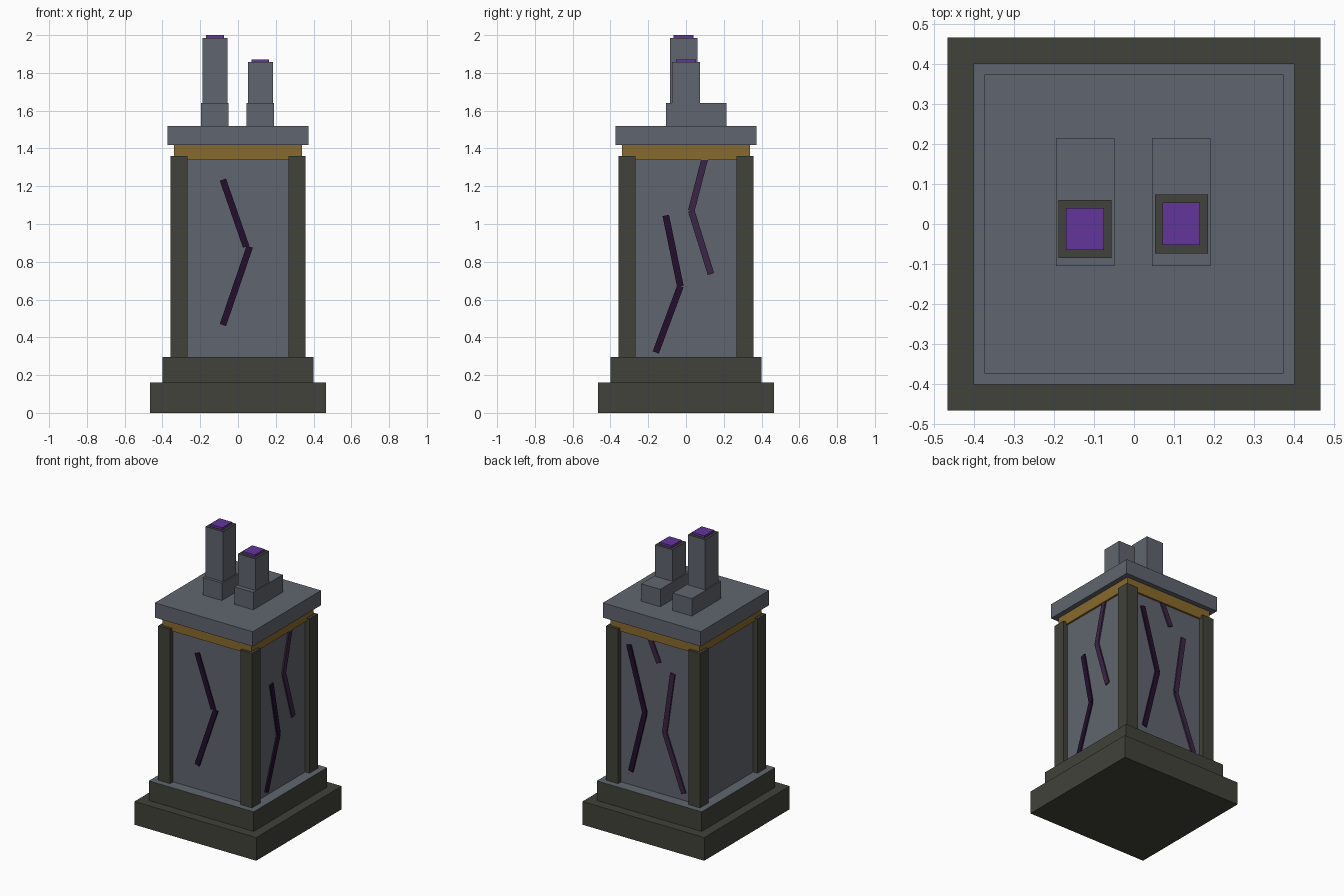
import bpy, math
from mathutils import Matrix, Vector

if "Cube" in bpy.data.objects:
    bpy.data.objects.remove(bpy.data.objects["Cube"])


def mat(name, r, g, b):
    m = bpy.data.materials.new(name)
    m.diffuse_color = (r, g, b, 1)
    m.use_nodes = True
    m.node_tree.nodes["Principled BSDF"].inputs["Base Color"].default_value = m.diffuse_color
    return m


slate = mat("slate", 0.117, 0.131, 0.158)
olive = mat("dark_olive_stone", 0.054, 0.054, 0.043)
gold = mat("old_gold", 0.250, 0.145, 0.026)
violet = mat("violet_glow", 0.125, 0.036, 0.32)
dark = mat("dark_purple", 0.018, 0.0045, 0.027)
plum = mat("dull_plum", 0.046, 0.018, 0.058)


def box(name, x, y, z, material, top=None):
    """Box from (min, max) ranges; optional other colour on the top face."""
    bpy.ops.mesh.primitive_cube_add(size=1)
    o = bpy.context.object
    o.name = name
    lo, hi = Vector((x[0], y[0], z[0])), Vector((x[1], y[1], z[1]))
    o.data.transform(Matrix.Translation((lo + hi) / 2) @ Matrix.Diagonal((*(hi - lo), 1)))
    o.data.materials.append(material)
    if top:
        o.data.materials.append(top)
        for p in o.data.polygons:
            p.material_index = 1 if p.normal.z > 0.9 else 0
    return o


def slab(name, half, z0, z1, material, top=None):
    return box(name, (-half, half), (-half, half), (z0, z1), material, top)


# Stepped plinth, body, band and cap
BODY = 0.325
slab("plinth_lower", 0.465, 0, 0.16, olive)
slab("plinth_upper", 0.40, 0.16, 0.295, olive, slate)
slab("body", BODY, 0.295, 1.345, slate)
slab("gold_band", 0.338, 1.34, 1.418, gold)
slab("cap", 0.373, 1.418, 1.52, slate)

# Corner posts
for sx in (-1, 1):
    for sy in (-1, 1):
        box("corner_post", sorted((sx * 0.268, sx * 0.358)),
            sorted((sy * 0.268, sy * 0.358)), (0.295, 1.36), olive)

# Two chimneys: foot block, stack with dark rim, glowing plate
for side, cx, y0, y1, top in (("left", -0.122, -0.085, 0.06, 1.985),
                              ("right", 0.118, -0.073, 0.074, 1.857)):
    box(side + "_chimney_foot", (cx - 0.073, cx + 0.073), (-0.105, 0.215), (1.52, 1.64), slate)
    box(side + "_chimney_stack", (cx - 0.066, cx + 0.066), (y0, y1), (1.64, top), slate, olive)
    box(side + "_chimney_glow", (cx - 0.047, cx + 0.047), (y0 + 0.02, y1 - 0.02),
        (top, top + 0.015), violet)


# Cracks: straight bars laid on a wall; turn rotates the front wall about z
def crack(name, turn, points, material):
    for (u0, z0), (u1, z1) in zip(points[::2], points[1::2]):
        length = math.hypot(u1 - u0, z1 - z0)
        o = box(name, (-0.0175, 0.0175), (-0.01, 0.01), (-length / 2, length / 2), material)
        lean = Matrix.Rotation(math.atan2(u1 - u0, z1 - z0), 4, 'Y')
        place = Matrix.Translation(((u0 + u1) / 2, -BODY, (z0 + z1) / 2))
        o.data.transform(Matrix.Rotation(turn, 4, 'Z') @ place @ lean)


def zigzag(a, b, c):
    return [a, b, b, c]


RIGHT, BACK = math.pi / 2, math.pi
crack("front_crack", 0, [(-0.08, 1.235), (0.043, 0.88), (0.062, 0.88), (-0.08, 0.465)], dark)
crack("right_crack_low", RIGHT, zigzag((-0.107, 1.045), (-0.03, 0.67), (-0.16, 0.32)), dark)
crack("right_crack_high", RIGHT, zigzag((0.103, 1.36), (0.028, 1.07), (0.132, 0.735)), plum)
# On the back wall, u runs towards -x
crack("back_crack_long", BACK, zigzag((-0.205, 1.26), (-0.083, 0.824), (-0.19, 0.392)), dark)
crack("back_crack_side", BACK, zigzag((0.13, 1.148), (0.069, 0.728), (0.214, 0.345)), plum)
crack("back_crack_short", BACK, [(-0.05, 1.36), (0.024, 1.195)], plum)
